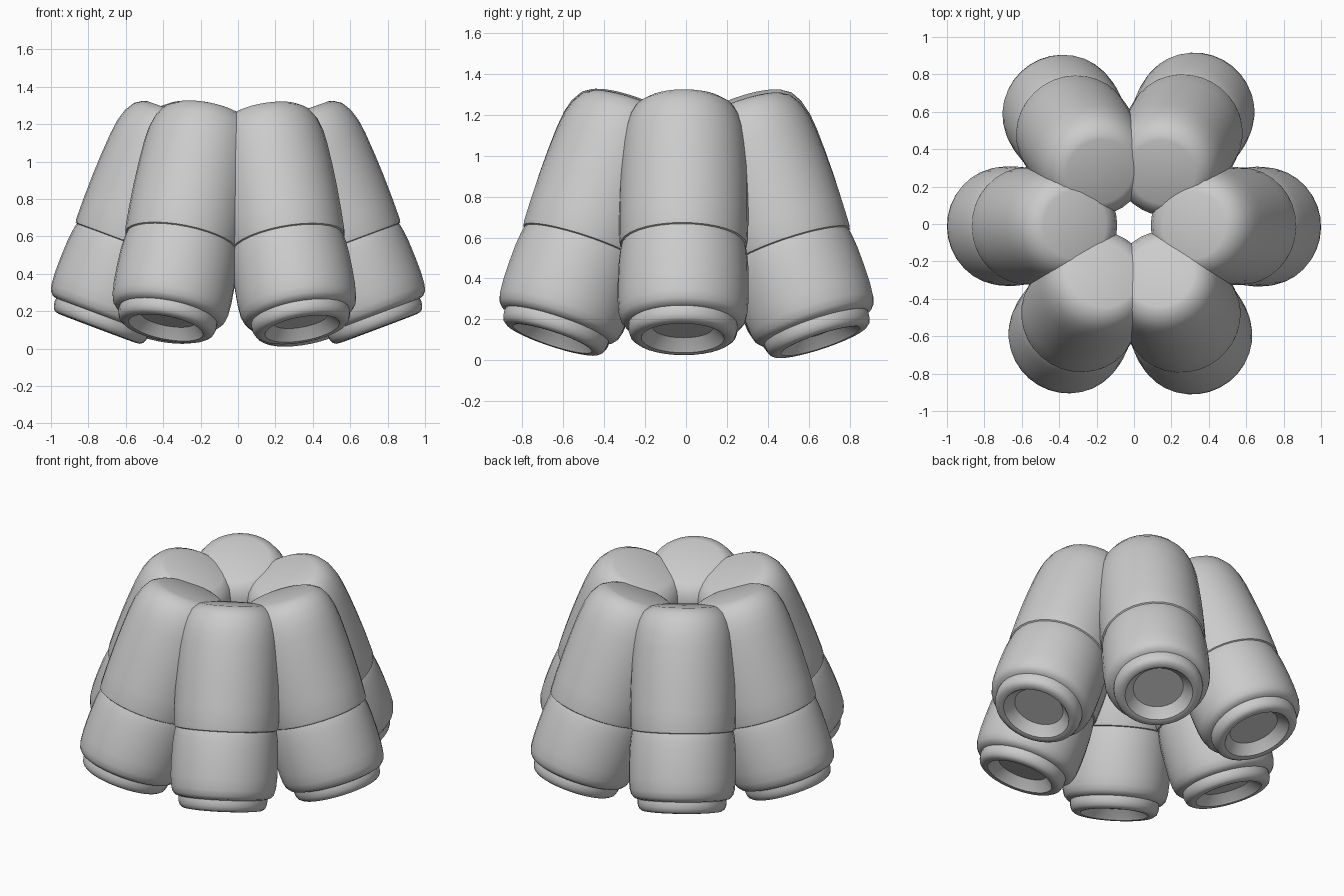
import bpy, bmesh
from math import sin, cos, pi, radians
from mathutils import Matrix

if "Cube" in bpy.data.objects:
    bpy.data.objects.remove(bpy.data.objects["Cube"])

SEG = 32
TILT = radians(-20.6)

# (radius, height) profiles of one pod, measured along its own axis
PROFILES = {
    "pod_body": [(.302, .485), (.310, .489), (.314, .51), (.316, .62), (.315, .76), (.311, .88),
                 (.304, 1.0), (.294, 1.08), (.275, 1.145), (.244, 1.197), (.205, 1.223),
                 (.18, 1.231), (0, 1.234)],
    "pod_collar": [(.266, .073), (.288, .08), (.305, .1), (.315, .135), (.320, .2), (.320, .29),
                   (.317, .38), (.311, .44), (.306, .47), (.302, .485)],
    "pod_rim": [(0, .06), (.15, .06), (.196, .012), (.203, .002), (.218, 0), (.24, .003),
                (.256, .015), (.264, .035), (.267, .055), (.266, .073)],
}


def lathe(name, profile, matrix):
    bm = bmesh.new()
    rings = []
    for r, h in profile:
        if r == 0:
            rings.append([bm.verts.new((0, 0, h))] * SEG)
        else:
            rings.append([bm.verts.new((r * cos(2 * pi * i / SEG), r * sin(2 * pi * i / SEG), h))
                          for i in range(SEG)])
    # profiles run so that this winding faces outward, except body and collar seams
    for a, b in zip(rings, rings[1:]):
        for i in range(SEG):
            j = (i + 1) % SEG
            bm.faces.new(list(dict.fromkeys((a[i], a[j], b[j], b[i]))))
    bm.normal_update()
    mesh = bpy.data.meshes.new(name)
    bm.to_mesh(mesh)
    bm.free()
    ob = bpy.data.objects.new(name, mesh)
    bpy.context.collection.objects.link(ob)
    ob.matrix_world = matrix
    bpy.context.view_layer.objects.active = ob
    bpy.ops.object.select_all(action='DESELECT')
    ob.select_set(True)
    bpy.ops.object.shade_smooth_by_angle(angle=radians(35))


# ring of six pods leaning inward: (angle, base distance, base height)
PODS = [(-1.2, .75, .107), (61.5, .748, .092), (123.2, .768, .107),
        (181, .75, .107), (239.1, .752, .11), (297.8, .738, .104)]
for n, (angle, dist, z) in enumerate(PODS, 1):
    place = (Matrix.Rotation(radians(angle), 4, 'Z') @ Matrix.Translation((dist, 0, z))
             @ Matrix.Rotation(TILT, 4, 'Y'))
    for part, profile in PROFILES.items():
        lathe(f"{part}_{n}", profile, place)
